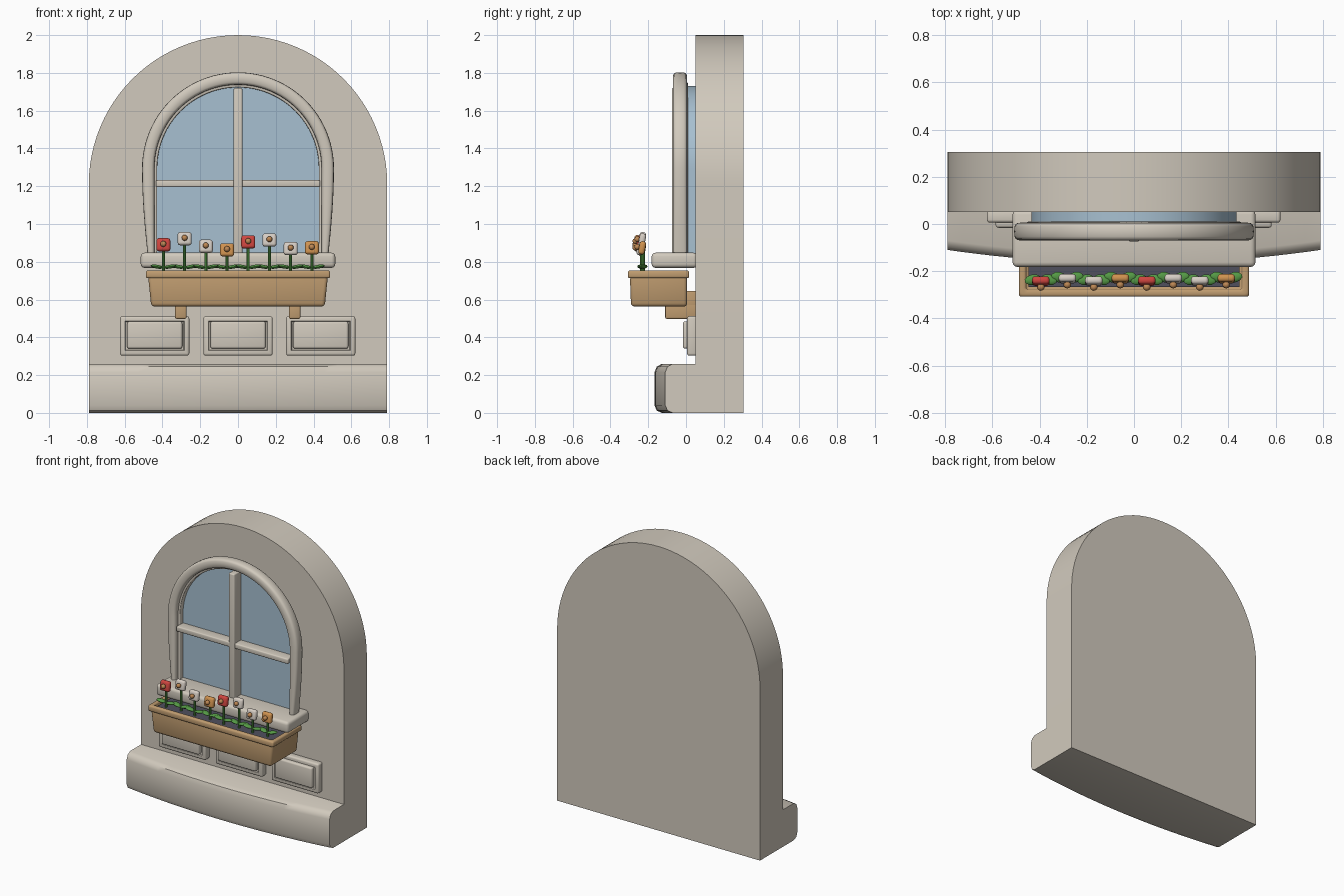
import bpy, bmesh
from math import sin, cos, pi, radians
from mathutils import Matrix, Vector

if "Cube" in bpy.data.objects:
    bpy.data.objects.remove(bpy.data.objects["Cube"])


def material(name, r, g, b):
    m = bpy.data.materials.new(name)
    m.use_nodes = True
    m.diffuse_color = (r, g, b, 1)
    m.node_tree.nodes["Principled BSDF"].inputs["Base Color"].default_value = (r, g, b, 1)
    return m


STONE = material("pale stone", 0.64, 0.59, 0.51)
GLASS = material("blue glass", 0.39, 0.53, 0.64)
WOOD = material("tan wood", 0.52, 0.33, 0.16)
SOIL = material("dark soil", 0.08, 0.08, 0.11)
GREEN = material("leaf green", 0.09, 0.32, 0.06)
RED = material("petal red", 0.62, 0.06, 0.05)
WHITE = material("petal white", 0.68, 0.62, 0.56)
ORANGE = material("petal orange", 0.63, 0.29, 0.08)
CENTRE = material("flower centre", 0.52, 0.25, 0.09)


def finish(bm, name, mat, smooth=True):
    bmesh.ops.recalc_face_normals(bm, faces=bm.faces[:])
    mesh = bpy.data.meshes.new(name)
    bm.to_mesh(mesh)
    bm.free()
    mesh.materials.append(mat)
    ob = bpy.data.objects.new(name, mesh)
    bpy.context.collection.objects.link(ob)
    if smooth:
        bpy.ops.object.select_all(action="DESELECT")
        ob.select_set(True)
        bpy.context.view_layer.objects.active = ob
        bpy.ops.object.shade_smooth_by_angle(angle=radians(40))
    return ob


def cube(bm, x, y, z):
    """Add a box given (low, high) ranges."""
    mid = Vector((sum(x) / 2, sum(y) / 2, sum(z) / 2))
    size = Matrix.Diagonal((x[1] - x[0], y[1] - y[0], z[1] - z[0], 1))
    return bmesh.ops.create_cube(bm, size=1, matrix=Matrix.Translation(mid) @ size)["verts"]


def bevel(bm, width, segments=3):
    bmesh.ops.bevel(bm, geom=bm.edges[:], offset=width, segments=segments,
                    profile=0.5, affect="EDGES", clamp_overlap=True)


def box(name, x, y, z, mat, width=0.0):
    bm = bmesh.new()
    cube(bm, x, y, z)
    if width:
        bevel(bm, width)
    return finish(bm, name, mat)


def arch(half, bottom, spring, steps=48):
    """Outline of a round-topped opening in x and z."""
    arc = [(half * cos(pi * i / steps), spring + half * sin(pi * i / steps))
           for i in range(steps + 1)]
    return [(half, bottom)] + arc + [(-half, bottom)]


def prism(name, outline, y0, y1, mat):
    bm = bmesh.new()
    face = bm.faces.new([bm.verts.new((x, y0, z)) for x, z in outline])
    new = bmesh.ops.extrude_face_region(bm, geom=[face])["geom"]
    bmesh.ops.translate(bm, vec=(0, y1 - y0, 0),
                        verts=[v for v in new if isinstance(v, bmesh.types.BMVert)])
    if face not in bm.faces[:]:
        bm.faces.new([v for v in bm.verts[:len(outline)]])
    bmesh.ops.holes_fill(bm, edges=bm.edges[:], sides=0)
    return finish(bm, name, mat)


def loft(name, rings, mat):
    """Skin closed rings in sequence and cap both ends."""
    bm = bmesh.new()
    loops = [[bm.verts.new(p) for p in ring] for ring in rings]
    n = len(loops[0])
    for a, b in zip(loops, loops[1:]):
        for i in range(n):
            j = (i + 1) % n
            bm.faces.new((a[i], a[j], b[j], b[i]))
    bm.faces.new(loops[0])
    bm.faces.new(loops[-1])
    return finish(bm, name, mat)


# Wall and bowed plinth
prism("wall", arch(0.79, 0.26, 1.21), 0.05, 0.305, STONE)
plinth = []
for i in range(25):
    x = -0.79 + 1.58 * i / 24
    f = -0.167 + 0.057 * (x / 0.79) ** 2
    section = [(0.305, 0), (f + 0.04, 0), (f + 0.012, 0.012), (f, 0.04),
               (f, 0.215), (f + 0.012, 0.245), (f + 0.04, 0.26), (0.305, 0.26)]
    plinth.append([(x, y, z) for y, z in section])
loft("plinth", plinth, STONE)

# Window glass, surround and bars
prism("window_glass", arch(0.435, 0.82, 1.295), 0.0, 0.052, GLASS)


def surround(name, inner, outer_low, outer, y0, y1, power):
    """Sweep a rounded section around the arch, slimmer towards the sill."""
    rings = []
    path_in = [(inner, 0.83 + 0.058 * i) for i in range(8)] + arch(inner, 0.83, 1.295)[1:-1]
    path_in += [(-inner, 1.236 - 0.058 * i) for i in range(8)]
    for x, z in path_in:
        if z <= 1.295:
            t = (z - 0.83) / 0.465
            reach = outer_low + (outer - outer_low) * sin(t * pi / 2) - inner
            dx, dz = (1 if x > 0 else -1), 0
        else:
            reach = outer - inner
            dx, dz = x / inner, (z - 1.295) / inner
        ring = []
        for k in range(16):
            c, s = cos(2 * pi * k / 16), sin(2 * pi * k / 16)
            u = (abs(c) ** power * (1 if c > 0 else -1) + 1) / 2 * reach
            v = (abs(s) ** power * (1 if s > 0 else -1) + 1) / 2
            ring.append((x + dx * u, y0 + (y1 - y0) * v, z + dz * u))
        rings.append(ring)
    loft(name, rings, STONE)


surround("window_surround", 0.442, 0.478, 0.508, -0.07, 0.006, 0.6)
surround("window_inner_frame", 0.428, 0.455, 0.455, -0.035, 0.01, 0.3)
box("vertical_bar", (-0.023, 0.023), (-0.075, 0.01), (0.83, 1.72), STONE, 0.008)
box("horizontal_bar", (-0.435, 0.435), (-0.068, 0.01), (1.195, 1.232), STONE, 0.008)
box("window_sill", (-0.515, 0.515), (-0.182, 0.06), (0.768, 0.848), STONE, 0.02)

# Raised wall panels
for side, x in (("right", -0.441), ("middle", 0.0), ("left", 0.438)):
    bm = bmesh.new()
    cube(bm, (x - 0.183, x + 0.183), (0.006, 0.06), (0.303, 0.512))
    bevel(bm, 0.012)
    front = min(bm.faces, key=lambda f: f.calc_center_median().y)
    bmesh.ops.inset_region(bm, faces=[front], thickness=0.02)
    bmesh.ops.inset_region(bm, faces=[front], thickness=0.005, depth=-0.008)
    finish(bm, side + "_panel", STONE)
    box(side + "_panel_centre", (x - 0.146, x + 0.146), (-0.016, 0.03),
        (0.34, 0.484), STONE, 0.012)

# Planter trough, rim, soil and brackets
bm = bmesh.new()
for v in cube(bm, (-0.476, 0.476), (-0.297, 0.006), (0.563, 0.725)):
    if v.co.z < 0.6:
        v.co.x *= 0.965
        v.co.y += 0.006 if v.co.y < -0.1 else 0
bevel(bm, 0.018)
finish(bm, "planter_trough", WOOD)

bm = bmesh.new()
cube(bm, (-0.488, 0.488), (-0.308, 0.016), (0.713, 0.754))
top = max(bm.faces, key=lambda f: f.calc_center_median().z)
bmesh.ops.inset_region(bm, faces=[top], thickness=0.043)
hole = bmesh.ops.extrude_face_region(bm, geom=[top])["geom"]
bmesh.ops.translate(bm, vec=(0, 0, -0.025),
                    verts=[v for v in hole if isinstance(v, bmesh.types.BMVert)])
if top.is_valid:
    bmesh.ops.delete(bm, geom=[top], context="FACES_ONLY")
bevel(bm, 0.01)
finish(bm, "planter_rim", WOOD)
box("soil", (-0.447, 0.447), (-0.267, -0.025), (0.72, 0.738), SOIL)

for side, x in (("right", -0.303), ("left", 0.3)):
    box(side + "_bracket", (x - 0.03, x + 0.03), (-0.11, 0.06), (0.498, 0.58), WOOD, 0.008)
    box(side + "_bracket_back", (x - 0.03, x + 0.03), (-0.01, 0.06), (0.54, 0.645), WOOD, 0.008)

# Row of flowers with stems and leaves
petals = [RED, WHITE, WHITE, ORANGE, RED, WHITE, WHITE, ORANGE]
heights = [0.89, 0.922, 0.882, 0.863, 0.905, 0.915, 0.87, 0.874]
for i, (mat, z) in enumerate(zip(petals, heights)):
    x = -0.395 + 0.1123 * i
    y = -0.232 if i % 2 else -0.242
    tag = "flower_%d_" % (i + 1)

    bm = bmesh.new()
    bmesh.ops.create_cone(bm, cap_ends=True, segments=8, radius1=0.008, radius2=0.008,
                          depth=z - 0.73, matrix=Matrix.Translation((x, y + 0.006, (z + 0.73) / 2)))
    finish(bm, tag + "stem", GREEN)

    pose = Matrix.Translation((x, y, z)) @ Matrix.Rotation(radians(-10), 4, "X")
    bm = bmesh.new()
    cube(bm, (-0.037, 0.037), (-0.017, 0.017), (-0.035, 0.035))
    bevel(bm, 0.014)
    bm.transform(pose)
    finish(bm, tag + "petals", mat)

    bm = bmesh.new()
    bmesh.ops.create_icosphere(bm, subdivisions=2, radius=0.016,
                               matrix=pose @ Matrix.Translation((0, -0.026, 0)))
    finish(bm, tag + "centre", CENTRE)

    bm = bmesh.new()
    for k, side in enumerate((1, -1)):
        turn = Matrix.Rotation(radians(side * (12 if i % 2 else -12)), 4, "Z")
        tilt = Matrix.Rotation(radians(-10 * side), 4, "Y")
        leaf = Matrix.Translation((x + side * 0.034, y + 0.006, 0.774)) @ turn @ tilt
        bmesh.ops.create_uvsphere(bm, u_segments=10, v_segments=6, radius=1,
                                  matrix=leaf @ Matrix.Diagonal((0.036, 0.022, 0.01, 1)))
    finish(bm, tag + "leaves", GREEN)
